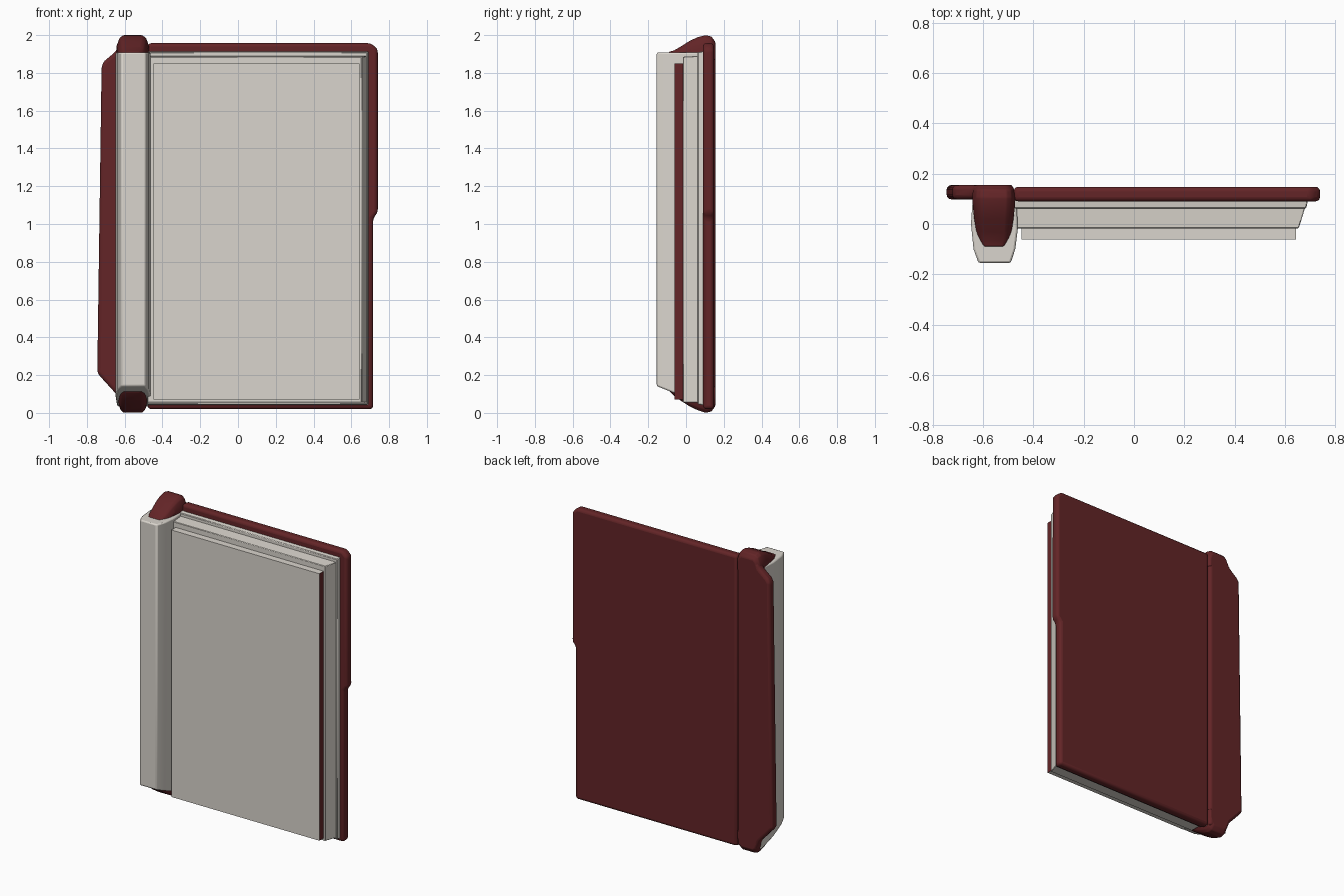
import bpy, bmesh, math
from mathutils import Vector

if "Cube" in bpy.data.objects:
    bpy.data.objects.remove(bpy.data.objects["Cube"])


def material(name, rgb):
    m = bpy.data.materials.new(name)
    m.diffuse_color = (*rgb, 1)
    m.use_nodes = True
    m.node_tree.nodes["Principled BSDF"].inputs["Base Color"].default_value = m.diffuse_color
    return m


RED = material("dark red leather", (0.125, 0.018, 0.02))
CREAM = material("page cream", (0.70, 0.665, 0.61))


def finish(name, bm, mats, bevel=0.0, segments=3, red_side=False):
    bmesh.ops.recalc_face_normals(bm, faces=bm.faces)
    if red_side:
        for f in bm.faces:
            f.material_index = 1 if f.normal.x > 0.9 else 0
    me = bpy.data.meshes.new(name)
    bm.to_mesh(me)
    bm.free()
    ob = bpy.data.objects.new(name, me)
    bpy.context.collection.objects.link(ob)
    for m in mats:
        me.materials.append(m)
    if bevel:
        mod = ob.modifiers.new("rounded edges", 'BEVEL')
        mod.width, mod.segments = bevel, segments
        mod.limit_method = 'ANGLE'
        mod.angle_limit = math.radians(25)
    bpy.ops.object.select_all(action='DESELECT')
    ob.select_set(True)
    bpy.context.view_layer.objects.active = ob
    bpy.ops.object.shade_smooth_by_angle(angle=math.radians(35))
    return ob


def loft(sections):
    """Join a list of equal-length closed outlines, capped at both ends."""
    bm = bmesh.new()
    rings = [[bm.verts.new(p) for p in s] for s in sections]
    n = len(rings[0])
    for a, b in zip(rings, rings[1:]):
        for i in range(n):
            j = (i + 1) % n
            bm.faces.new((a[i], a[j], b[j], b[i]))
    bm.faces.new(rings[0])
    bm.faces.new(rings[-1])
    return bm


def panel(outline, y0, y1):
    return loft([[(x, y, z) for x, z in outline] for y in (y0, y1)])


def rect(x0, x1, z0, z1, y):
    return [(x0, y, z0), (x1, y, z0), (x1, y, z1), (x0, y, z1)]


# Back cover, wider on its upper half
cover = [(-0.478, 0.02), (0.715, 0.02), (0.715, 1.03), (0.74, 1.06),
         (0.74, 1.925), (0.705, 1.957), (-0.478, 1.957)]
finish("back_cover", panel(cover, 0.09, 0.148), [RED], 0.018)

# Spine panel with the flap that sticks out to the left
flap = [(-0.745, 0.21), (-0.722, 1.84), (-0.705, 1.865), (-0.645, 1.915), (-0.63, 1.95),
        (-0.482, 1.95), (-0.482, 0.03), (-0.62, 0.035), (-0.645, 0.10)]
finish("spine_flap", panel(flap, 0.098, 0.155), [RED], 0.018)

# Page block in three stepped layers
finish("page_layer_back", loft([rect(-0.48, 0.692, 0.04, 1.915, 0.10),
                                rect(-0.48, 0.685, 0.045, 1.91, 0.062)]), [CREAM], 0.004, 1)
finish("page_layer_middle", loft([rect(-0.48, 0.68, 0.055, 1.89, 0.064),
                                  rect(-0.48, 0.655, 0.055, 1.885, -0.017)]), [CREAM], 0.003, 1)
finish("page_layer_front", loft([rect(-0.448, 0.643, 0.072, 1.85, -0.015),
                                 rect(-0.448, 0.643, 0.072, 1.85, -0.062)]),
       [CREAM, RED], red_side=True)

# Spine block, cut at a slant along the bottom
section = [(-0.64, 0.12), (-0.648, 0.0), (-0.638, -0.10), (-0.618, -0.155),
           (-0.49, -0.155), (-0.472, -0.10), (-0.462, -0.02), (-0.468, 0.12)]
bottom = [(x, y, 0.142 - 0.4 * (y + 0.155)) for x, y in section]
top = [(x, y, 1.908) for x, y in section]
finish("spine_block", loft([bottom, top]), [CREAM], 0.008, 2)

# Rounded head and tail caps: (y, half width, outer height, inner height)
CX = -0.557


def spine_cap(name, rows):
    secs = []
    for y, w, zo, zi in rows:
        zs = zo + (zi - zo) * 0.45
        half = [(w, zi), (w, zs), (w * 0.82, zo + (zi - zo) * 0.12), (w * 0.6, zo)]
        secs.append([(CX + x, y, z) for x, z in half] +
                    [(CX - x, y, z) for x, z in reversed(half)])
    finish(name, loft(secs), [RED], 0.005, 2)


spine_cap("head_cap", [(-0.09, 0.05, 1.912, 1.87), (-0.065, 0.062, 1.918, 1.87),
                       (-0.03, 0.07, 1.938, 1.87), (0.02, 0.078, 1.97, 1.87),
                       (0.065, 0.083, 1.99, 1.87), (0.105, 0.086, 2.0, 1.87),
                       (0.135, 0.083, 1.992, 1.87), (0.155, 0.07, 1.965, 1.87)])
spine_cap("tail_cap", [(-0.085, 0.055, 0.112, 0.14), (-0.06, 0.066, 0.088, 0.14),
                       (-0.03, 0.072, 0.066, 0.14), (0.02, 0.078, 0.034, 0.14),
                       (0.065, 0.08, 0.013, 0.14), (0.105, 0.08, 0.0, 0.14),
                       (0.135, 0.078, 0.008, 0.14), (0.155, 0.068, 0.035, 0.14)])
